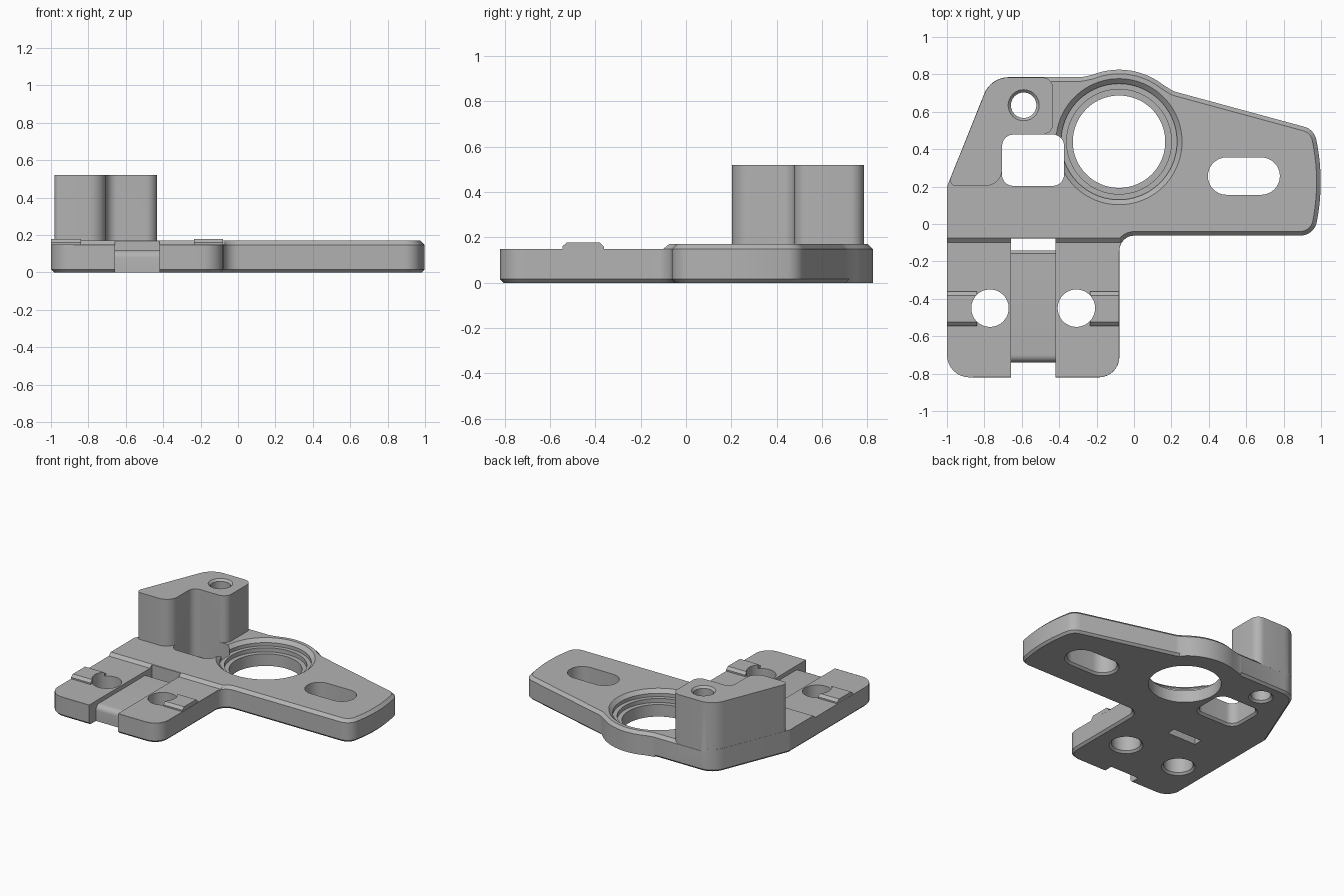
import bpy, bmesh, math
from mathutils import Vector

cube = bpy.data.objects.get("Cube")
if cube:
    bpy.data.objects.remove(cube, do_unlink=True)

grey = bpy.data.materials.new("plain_grey")
grey.use_nodes = True
grey.diffuse_color = (0.45, 0.45, 0.45, 1)
grey.node_tree.nodes["Principled BSDF"].inputs["Base Color"].default_value = (0.45, 0.45, 0.45, 1)


def rounded(corners, steps=8):
    """Counterclockwise outline from (x, y, radius) corners."""
    out = []
    for i, (x, y, r) in enumerate(corners):
        p = Vector((x, y))
        a = Vector(corners[i - 1][:2]) - p
        b = Vector(corners[(i + 1) % len(corners)][:2]) - p
        if r == 0:
            out.append((x, y))
            continue
        half = a.angle(b) / 2
        t = min(r / math.tan(half), 0.7 * a.length, 0.7 * b.length)
        r = t * math.tan(half)
        a.normalize()
        b.normalize()
        centre = p + (a + b).normalized() * (r / math.sin(half))
        start, end = p + a * t - centre, p + b * t - centre
        turn = math.atan2(start.x * end.y - start.y * end.x, start.dot(end))
        ang = math.atan2(start.y, start.x)
        for k in range(steps + 1):
            s = ang + turn * k / steps
            out.append((centre.x + r * math.cos(s), centre.y + r * math.sin(s)))
    return out


def box_outline(cx, cy, w, h, r):
    return rounded([(cx + sx * w / 2, cy + sy * h / 2, r)
                    for sx, sy in ((-1, -1), (1, -1), (1, 1), (-1, 1))])


def circle(cx, cy, r, n=64):
    return [(cx + r * math.cos(math.tau * k / n), cy + r * math.sin(math.tau * k / n))
            for k in range(n)]


def loft(name, loops):
    """Closed solid through loops with equal point counts."""
    bm = bmesh.new()
    rings = [[bm.verts.new(p) for p in loop] for loop in loops]
    n = len(rings[0])
    for low, high in zip(rings, rings[1:]):
        for i in range(n):
            j = (i + 1) % n
            bm.faces.new((low[i], low[j], high[j], high[i]))
    bm.faces.new(rings[0])
    bm.faces.new(rings[-1])
    bmesh.ops.recalc_face_normals(bm, faces=bm.faces)
    mesh = bpy.data.meshes.new(name)
    bm.to_mesh(mesh)
    bm.free()
    mesh.materials.append(grey)
    ob = bpy.data.objects.new(name, mesh)
    bpy.context.collection.objects.link(ob)
    return ob


def upright(name, levels):
    return loft(name, [[(x, y, z) for x, y in pts] for pts, z in levels])


def along_x(name, profile, x0, x1):
    return loft(name, [[(x, y, z) for y, z in profile] for x in (x0, x1)])


def combine(body, tool, operation):
    mod = body.modifiers.new(tool.name, "BOOLEAN")
    mod.operation, mod.object, mod.solver = operation, tool, "EXACT"
    bpy.context.view_layer.objects.active = body
    bpy.ops.object.modifier_apply(modifier=mod.name)
    bpy.data.objects.remove(tool, do_unlink=True)


def chamfer(ob, z, width, rule):
    bm = bmesh.new()
    bm.from_mesh(ob.data)
    edges = []
    for e in bm.edges:
        m = (e.verts[0].co + e.verts[1].co) / 2
        if all(abs(v.co.z - z) < 1e-4 for v in e.verts) and rule(m):
            edges.append(e)
    bmesh.ops.bevel(bm, geom=edges, offset=width, segments=1, affect="EDGES")
    bm.to_mesh(ob.data)
    bm.free()


TOP, PAD, TALL = 0.17, 0.149, 0.52
RX, RY = -0.08, 0.44

# Plate outline, with a bulge around the bearing seat
bulge = [(RX + 0.385 * math.cos(math.radians(a)), RY + 0.385 * math.sin(math.radians(a)), 0)
         for a in range(52, 114, 4)]
outline = rounded([
    (-1, -0.82, 0.12), (-0.078, -0.82, 0.11), (-0.078, -0.062, 0.08),
    (0.965, -0.062, 0.09), (1.015, 0.23, 1.08), (0.965, 0.505, 0.09),
    (0.21, 0.71, 0.1)] + bulge + [(-0.28, 0.785, 0.1), (-0.765, 0.785, 0.14), (-1, 0.2, 0.02)])
body = upright("bracket_body", [(outline, 0), (outline, TOP)])
chamfer(body, TOP, 0.022, lambda m: m.x > -0.7)
chamfer(body, 0, 0.016, lambda m: m.y < 0.73 or m.x < -0.35)

# Lower clamp pad with a sloped step up to the plate
combine(body, along_x("pad_step", [(-1, PAD), (-0.1, PAD), (-0.075, TOP), (-0.07, 0.3), (-1, 0.3)],
                      -1.1, 0.0), "DIFFERENCE")

# Tall post in the back right corner
post = rounded([(-0.982, 0.203, 0.05), (-0.705, 0.203, 0.09), (-0.705, 0.478, 0.06),
                (-0.432, 0.478, 0.06), (-0.432, 0.784, 0.06), (-0.764, 0.784, 0.14),
                (-0.981, 0.245, 0.03)])
combine(body, upright("corner_post", [(post, 0.03), (post, TALL)]), "UNION")

# Locating ribs on the pad
rib = [(-0.545, 0.1), (-0.545, 0.16), (-0.525, 0.178), (-0.382, 0.178), (-0.362, 0.16), (-0.362, 0.1)]
for x0, x1 in ((-0.999, -0.84), (-0.235, -0.079)):
    combine(body, along_x("rib", rib, x0, x1), "UNION")

# Strap channel with a rounded saddle, front notch and through slot
saddle = [(-0.7 - 0.04 * math.cos(a), 0.078 + 0.04 * math.sin(a))
          for a in (math.radians(15 * k) for k in range(7))]
channel = [(-0.9, -0.1), (-0.74, -0.1)] + saddle + [
    (-0.157, 0.118), (-0.142, 0.1), (-0.142, -0.1), (-0.078, -0.1), (-0.078, 0.3), (-0.9, 0.3)]
combine(body, along_x("strap_channel", channel, -0.658, -0.42), "DIFFERENCE")

# Screw holes in the pad, flared underneath
for hx in (-0.77, -0.308):
    combine(body, upright("pad_hole", [
        (circle(hx, -0.45, 0.13), -0.015), (circle(hx, -0.45, 0.1), 0.015),
        (circle(hx, -0.45, 0.1), 0.4)]), "DIFFERENCE")

# Post hole, flared at both ends
combine(body, upright("post_hole", [(circle(-0.59, 0.635, r), z) for r, z in (
    (0.098, -0.015), (0.068, 0.015), (0.068, TALL - 0.015), (0.098, TALL + 0.015))]), "DIFFERENCE")

# Rounded window between post and bearing seat, and long adjusting slot
for name, cx, cy, w, h, r in (("window", -0.54, 0.341, 0.332, 0.274, 0.06),
                              ("long_slot", 0.5875, 0.256, 0.385, 0.2, 0.0999)):
    wide = box_outline(cx, cy, w + 0.06, h + 0.06, r + 0.03)
    plain = box_outline(cx, cy, w, h, r)
    combine(body, upright(name, [(wide, -0.015), (plain, 0.015), (plain, 0.4 if w < 0.35 else 0.3)]),
            "DIFFERENCE")

# Stepped bearing seat
combine(body, upright("bearing_seat", [(circle(RX, RY, r, 96), z) for r, z in (
    (0.247, -0.1), (0.247, 0.09), (0.28, 0.09), (0.28, 0.12), (0.31, 0.12),
    (0.31, 0.145), (0.337, TOP), (0.337, 0.3))]), "DIFFERENCE")

# Smooth curves, sharp edges
for ob in bpy.context.selected_objects:
    ob.select_set(False)
body.select_set(True)
bpy.context.view_layer.objects.active = body
bpy.ops.object.shade_smooth_by_angle(angle=math.radians(30))
